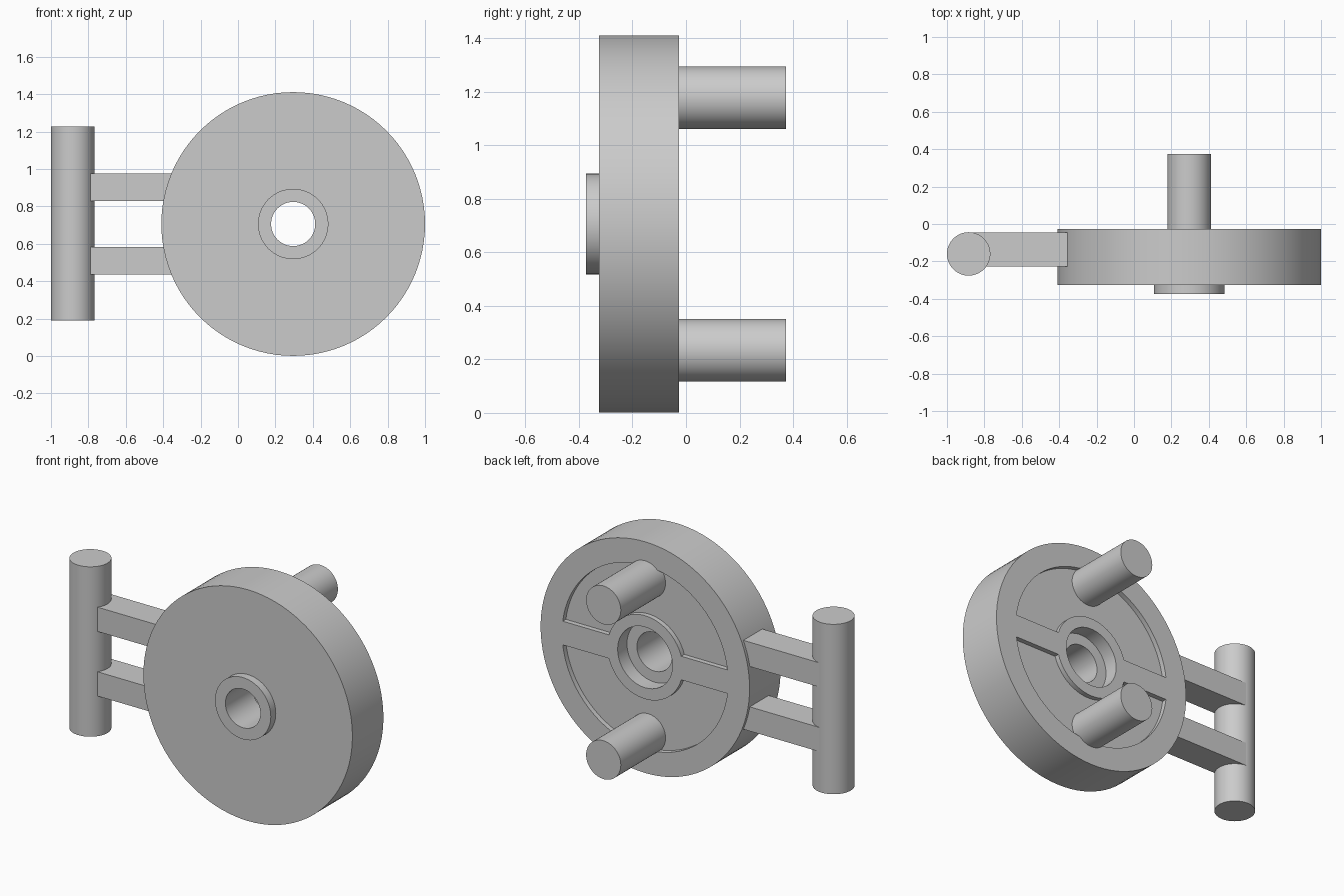
import bpy, bmesh
from math import pi, sin, cos, asin
from mathutils import Matrix, Vector

if "Cube" in bpy.data.objects:
    bpy.data.objects.remove(bpy.data.objects["Cube"])

grey = bpy.data.materials.new("plain grey")
grey.use_nodes = True
grey.diffuse_color = (0.6, 0.6, 0.6, 1)
grey.node_tree.nodes["Principled BSDF"].inputs["Base Color"].default_value = (0.6, 0.6, 0.6, 1)

SEGMENTS = 96
HUB_X, HUB_Z = 0.295, 0.706      # wheel axis
FRONT, BACK = -0.326, -0.027     # wheel faces


def finish(name, bm):
    bmesh.ops.recalc_face_normals(bm, faces=bm.faces)
    mesh = bpy.data.meshes.new(name)
    bm.to_mesh(mesh)
    bm.free()
    mesh.materials.append(grey)
    obj = bpy.data.objects.new(name, mesh)
    bpy.context.collection.objects.link(obj)
    return obj


def smooth(obj):
    bpy.ops.object.select_all(action='DESELECT')
    obj.select_set(True)
    bpy.context.view_layer.objects.active = obj
    bpy.ops.object.shade_smooth_by_angle(angle=pi / 6)


def lathe(name, profile):
    """Closed (radius, y) profile turned about the wheel axis."""
    bm = bmesh.new()
    rings = []
    for i in range(SEGMENTS):
        a = 2 * pi * i / SEGMENTS
        rings.append([bm.verts.new((HUB_X + r * cos(a), y, HUB_Z + r * sin(a)))
                      for r, y in profile])
    n = len(profile)
    for i, ring in enumerate(rings):
        following = rings[(i + 1) % SEGMENTS]
        for j in range(n):
            k = (j + 1) % n
            bm.faces.new((ring[j], ring[k], following[k], following[j]))
    return finish(name, bm)


def cylinder(name, radius, start, end):
    start, end = Vector(start), Vector(end)
    axis = end - start
    turn = axis.to_track_quat('Z', 'Y').to_matrix().to_4x4()
    bm = bmesh.new()
    bmesh.ops.create_cone(bm, cap_ends=True, segments=64, radius1=radius, radius2=radius,
                          depth=axis.length,
                          matrix=Matrix.Translation((start + end) / 2) @ turn)
    obj = finish(name, bm)
    smooth(obj)


def box(name, low, high):
    low, high = Vector(low), Vector(high)
    bm = bmesh.new()
    bmesh.ops.create_cube(bm, size=1, matrix=Matrix.Translation((low + high) / 2)
                          @ Matrix.Diagonal((high - low).to_4d()))
    finish(name, bm)


def pocket_cutter(name, side):
    """Half ring with straight edges beside the cross rib."""
    outer, inner, rib, depth = 0.56, 0.254, 0.072, 0.03
    outline = []
    for radius, flip in ((outer, False), (inner, True)):
        a = asin(rib / radius)
        arc = [a + (pi - 2 * a) * i / 48 for i in range(49)]
        if flip:
            arc.reverse()
        outline += [(radius * cos(t), side * radius * sin(t)) for t in arc]
    bm = bmesh.new()
    face = bm.faces.new([bm.verts.new((HUB_X + x, BACK - depth, HUB_Z + z)) for x, z in outline])
    raised = bmesh.ops.extrude_face_region(bm, geom=[face])
    moved = [g for g in raised["geom"] if isinstance(g, bmesh.types.BMVert)]
    bmesh.ops.translate(bm, verts=moved, vec=(0, depth + 0.05, 0))
    obj = finish(name, bm)
    obj.hide_render = True
    obj.hide_viewport = True
    return obj


# Wheel with front boss, through hole and rear counterbore
wheel = lathe("wheel", [(0.118, -0.374), (0.188, -0.374), (0.188, FRONT), (0.705, FRONT),
                        (0.705, BACK), (0.185, BACK), (0.185, BACK - 0.09),
                        (0.118, BACK - 0.09)])

# Two shallow half-ring pockets in the back
for label, side in (("upper", 1), ("lower", -1)):
    cut = wheel.modifiers.new(label + " pocket", 'BOOLEAN')
    cut.operation = 'DIFFERENCE'
    cut.solver = 'EXACT'
    cut.object = pocket_cutter(label + "_pocket_cutter", side)

# Bake the cuts, then drop the cutters
bpy.context.view_layer.update()
cut_mesh = bpy.data.meshes.new_from_object(
    wheel.evaluated_get(bpy.context.evaluated_depsgraph_get()))
cutters = [m.object for m in wheel.modifiers]
wheel.modifiers.clear()
wheel.data = cut_mesh
for cutter in cutters:
    bpy.data.objects.remove(cutter)
smooth(wheel)

# Rear pegs and side arms, one pair above and below the axis
for label, side in (("upper", 1), ("lower", -1)):
    z = HUB_Z + side * 0.472
    cylinder(label + "_peg", 0.117, (HUB_X, BACK - 0.1, z), (HUB_X, 0.374, z))
    z = HUB_Z + side * 0.197
    box(label + "_arm", (-0.885, -0.227, z - 0.074), (-0.31, -0.045, z + 0.074))

# Upright handle bar
cylinder("handle_bar", 0.116, (-0.884, -0.16, 0.19), (-0.884, -0.16, 1.226))
